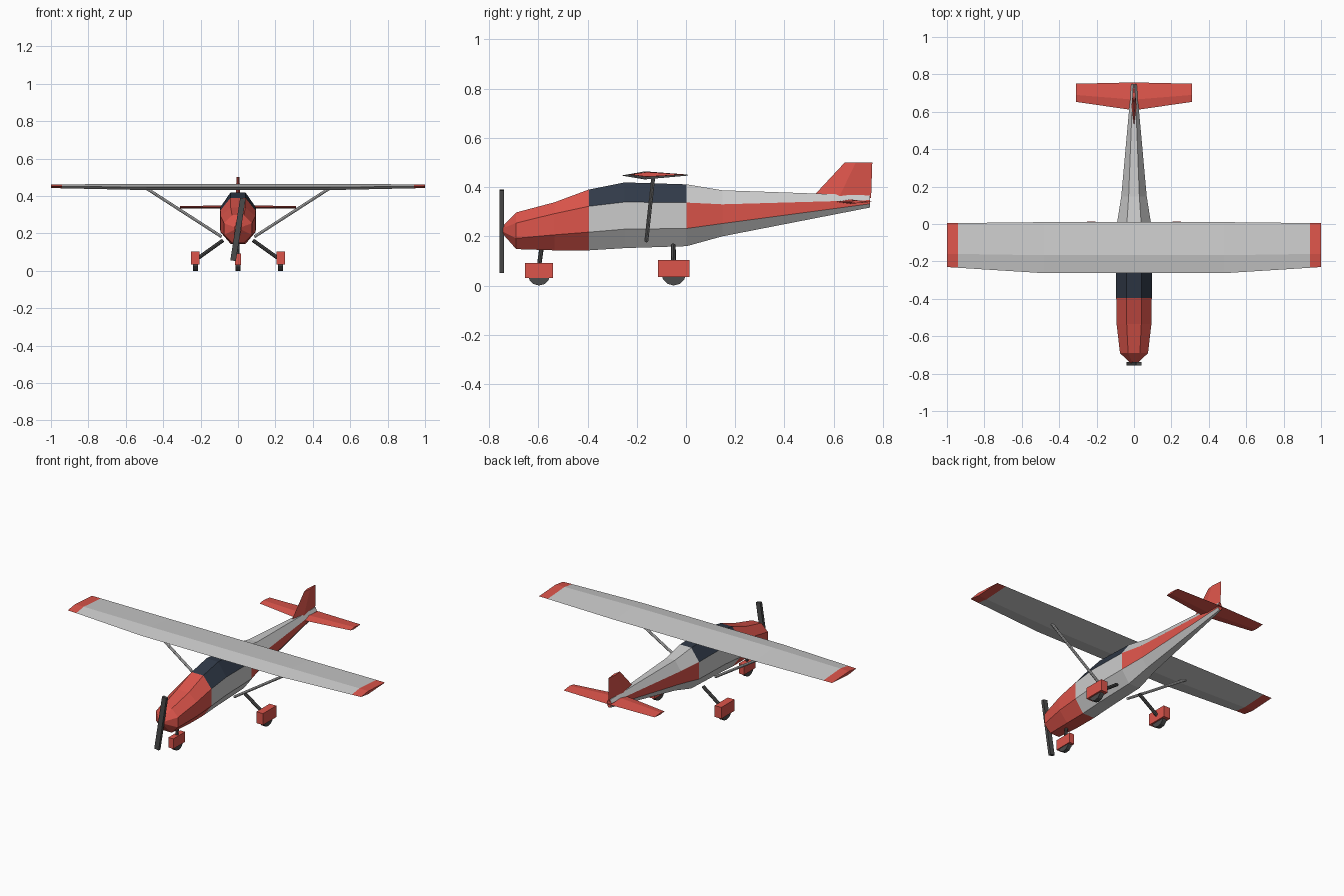
import bpy, bmesh, math
from mathutils import Vector

if "Cube" in bpy.data.objects:
    bpy.data.objects.remove(bpy.data.objects["Cube"])


def material(name, rgb):
    m = bpy.data.materials.new(name)
    m.diffuse_color = (*rgb, 1)
    m.use_nodes = True
    m.node_tree.nodes["Principled BSDF"].inputs["Base Color"].default_value = m.diffuse_color
    return m


RED = material("red_paint", (0.72, 0.09, 0.07))
DARK = material("dark_rubber", (0.07, 0.07, 0.07))
GLASS = material("dark_glass", (0.03, 0.042, 0.065))
GREY = material("grey_paint", (0.8, 0.8, 0.8))


def finish(name, bm, mats):
    bmesh.ops.recalc_face_normals(bm, faces=bm.faces)
    me = bpy.data.meshes.new(name)
    bm.to_mesh(me)
    bm.free()
    for m in mats:
        me.materials.append(m)
    ob = bpy.data.objects.new(name, me)
    bpy.context.collection.objects.link(ob)
    return ob


def loft(name, rings, mats, pick=lambda i, j: 0, cap=0):
    """Skin a list of equal-sized rings; pick(ring, side) gives the material slot."""
    bm = bmesh.new()
    vs = [[bm.verts.new(p) for p in r] for r in rings]
    n = len(vs[0])
    for i in range(len(vs) - 1):
        for j in range(n):
            k = (j + 1) % n
            f = bm.faces.new((vs[i][j], vs[i][k], vs[i + 1][k], vs[i + 1][j]))
            f.material_index = pick(i, j)
    for r in (vs[0], vs[-1]):
        bm.faces.new(r).material_index = cap
    return finish(name, bm, mats)


def rod(name, a, b, r, sides, mat):
    a, b = Vector(a), Vector(b)
    q = (b - a).to_track_quat('Z', 'Y')
    ring = [q @ Vector((r * math.cos(t), r * math.sin(t), 0))
            for t in (2 * math.pi * k / sides for k in range(sides))]
    return loft(name, [[a + p for p in ring], [b + p for p in ring]], [mat])


def box(name, loc, size, mat, tilt=0):
    bpy.ops.mesh.primitive_cube_add(size=1, location=loc, rotation=(0, tilt, 0))
    ob = bpy.context.object
    ob.name = name
    ob.scale = size
    ob.data.materials.append(mat)


# Fuselage: octagonal stations (y, half width, top, upper, lower, bottom)
stations = [
    (-0.743, 0.020, 0.243, 0.234, 0.218, 0.208),
    (-0.690, 0.075, 0.297, 0.254, 0.192, 0.148),
    (-0.535, 0.093, 0.338, 0.292, 0.206, 0.143),
    (-0.395, 0.095, 0.390, 0.322, 0.217, 0.143),
    (-0.250, 0.095, 0.419, 0.339, 0.229, 0.152),
    (0.003, 0.091, 0.411, 0.337, 0.232, 0.160),
    (0.148, 0.068, 0.387, 0.330, 0.252, 0.200),
    (0.748, 0.014, 0.366, 0.347, 0.332, 0.317)]
rings = []
for y, w, top, up, low, bot in stations:
    half = [(0.42 * w, top), (w, up), (w, low), (0.42 * w, bot)]
    rings.append([(x, y, z) for x, z in half] + [(-x, y, z) for x, z in reversed(half)])


def body_colour(i, j):
    if i < 3:
        return 1                              # cowling
    if i < 5:
        return 2 if j in (0, 6, 7) else 0     # cabin glass
    return 1 if j in (1, 5) else 0            # tail stripe


loft("fuselage", rings, [GREY, RED, GLASS], body_colour, cap=1)


# Flying surfaces: diamond sections
def section(x, lead, ridge, trail, z, up, down):
    return [(x, lead, z), (x, ridge, z + up), (x, trail, z), (x, ridge, z - down)]


def mirrored(half):
    left = [[(-x, y, z) for x, y, z in r] for r in reversed(half)]
    return (left if half[0][0][0] > 0 else left[:-1]) + half


wing = mirrored([section(0.48, -0.263, -0.167, 0.010, 0.447, 0.017, 0.016),
                 section(0.94, -0.234, -0.160, 0.005, 0.451, 0.011, 0.010),
                 section(1.00, -0.230, -0.159, 0.004, 0.451, 0.010, 0.009)])
loft("wing", wing, [GREY, RED], lambda i, j: int(i in (0, 4)), cap=1)

tail = mirrored([section(0, 0.608, 0.665, 0.757, 0.340, 0.010, 0.008),
                 section(0.31, 0.653, 0.69, 0.750, 0.340, 0.006, 0.006)])
loft("tailplane", tail, [RED])


def fin_section(z, lead, ridge, trail, t):
    return [(0, lead, z), (t, ridge, z), (0, trail, z), (-t, ridge, z)]


loft("tail_fin", [fin_section(0.355, 0.51, 0.62, 0.752, 0.014),
                  fin_section(0.50, 0.645, 0.69, 0.757, 0.008)], [RED])

# Propeller blade
box("propeller", (0, -0.748, 0.221), (0.03, 0.018, 0.338), DARK, math.radians(9))


# Wheels with their covers
def wheel(side, x, y, r, width, cover_z, cover):
    rod(side + "_wheel", (x - width / 2, y, r), (x + width / 2, y, r), r, 12, DARK)
    box(side + "_wheel_cover", (x, y, cover_z), cover, RED)


wheel("nose", 0, -0.597, 0.045, 0.025, 0.061, (0.034, 0.114, 0.062))
rod("nose_leg", (0, -0.586, 0.16), (0, -0.597, 0.08), 0.009, 8, DARK)

for s, side in ((-1, "left"), (1, "right")):
    wheel(side, s * 0.228, -0.05, 0.05, 0.027, 0.069, (0.046, 0.129, 0.070))
    rod(side + "_main_leg", (s * 0.08, -0.052, 0.163), (s * 0.22, -0.05, 0.063), 0.010, 8, DARK)
    rod(side + "_wing_strut", (s * 0.088, -0.161, 0.182), (s * 0.49, -0.133, 0.441), 0.008, 8, GREY)
